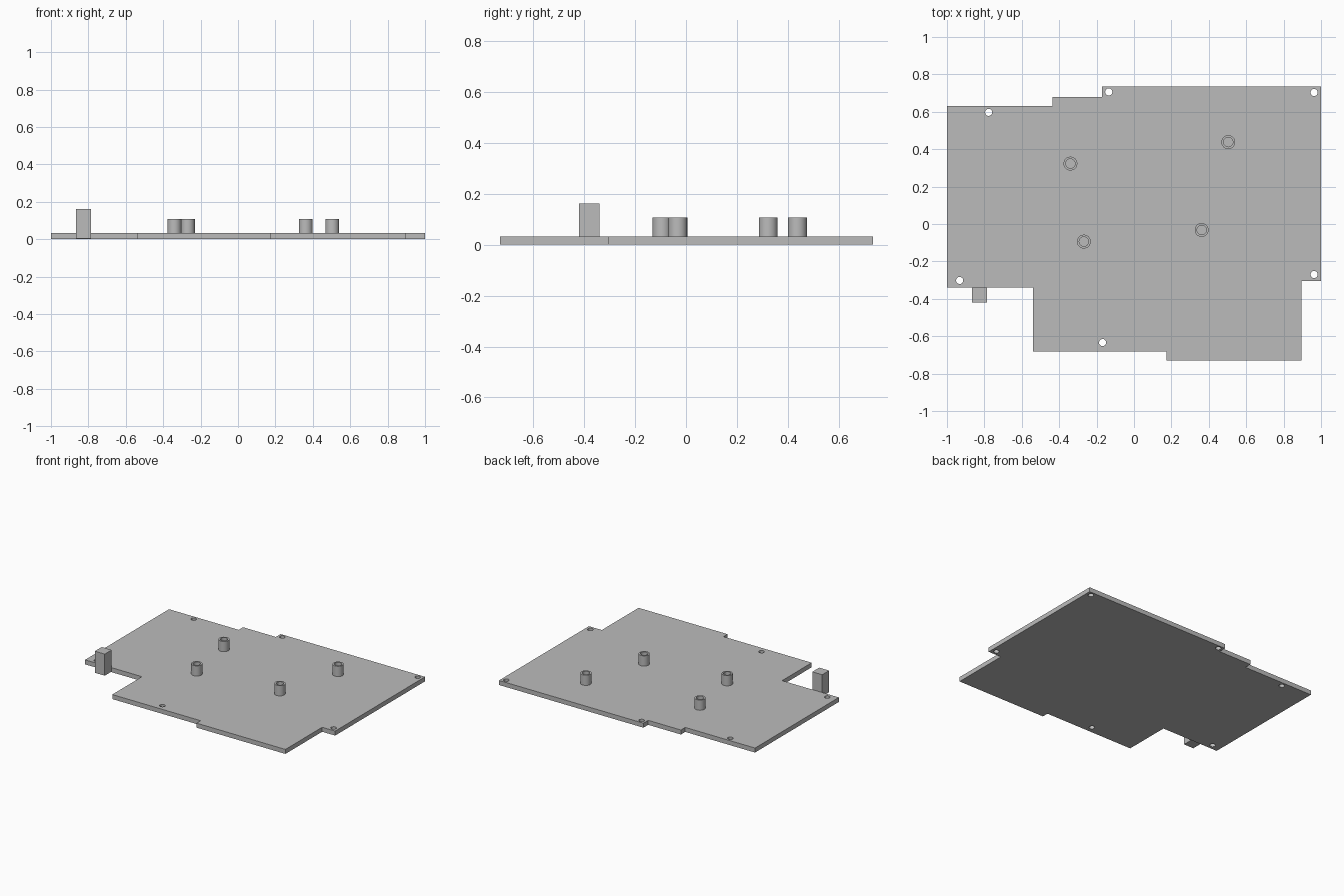
import bpy, bmesh
from mathutils import Matrix, Vector

if "Cube" in bpy.data.objects:
    bpy.data.objects.remove(bpy.data.objects["Cube"])

PLATE_TOP = 0.033
POST_TOP = 0.108

grey = bpy.data.materials.new("plain_grey")
grey.use_nodes = True
colour = (0.5, 0.5, 0.5, 1)
grey.diffuse_color = colour
grey.node_tree.nodes["Principled BSDF"].inputs["Base Color"].default_value = colour


def finish(name, bm):
    bmesh.ops.recalc_face_normals(bm, faces=bm.faces)
    mesh = bpy.data.meshes.new(name)
    bm.to_mesh(mesh)
    bm.free()
    mesh.materials.append(grey)
    obj = bpy.data.objects.new(name, mesh)
    bpy.context.collection.objects.link(obj)
    return obj


def smooth(obj):
    bpy.ops.object.select_all(action='DESELECT')
    obj.select_set(True)
    bpy.context.view_layer.objects.active = obj
    bpy.ops.object.shade_smooth_by_angle()


def extrude_up(bm, faces, height):
    geom = bmesh.ops.extrude_face_region(bm, geom=faces)["geom"]
    verts = [g for g in geom if isinstance(g, bmesh.types.BMVert)]
    bmesh.ops.translate(bm, verts=verts, vec=(0, 0, height))


# Stepped board outline
outline = [(-1, 0.63), (-0.435, 0.63), (-0.435, 0.68), (-0.17, 0.68),
           (-0.17, 0.735), (1, 0.735), (1, -0.305), (0.895, -0.305),
           (0.895, -0.73), (0.175, -0.73), (0.175, -0.683),
           (-0.54, -0.683), (-0.54, -0.34), (-1, -0.34)]
bm = bmesh.new()
face = bm.faces.new([bm.verts.new((x, y, 0)) for x, y in outline])
extrude_up(bm, [face], PLATE_TOP)
board = finish("board", bm)

# Screw holes through the board
bm = bmesh.new()
for x, y in [(-0.777, 0.597), (-0.135, 0.706), (0.963, 0.703),
             (0.963, -0.27), (-0.932, -0.302), (-0.168, -0.634)]:
    bmesh.ops.create_cone(bm, cap_ends=True, segments=32, radius1=0.019,
                          radius2=0.019, depth=0.2,
                          matrix=Matrix.Translation((x, y, 0)))
cutter = finish("screw_hole_cutter", bm)
cutter.hide_render = True
cutter.hide_viewport = True
cut = board.modifiers.new("screw_holes", 'BOOLEAN')
cut.operation = 'DIFFERENCE'
cut.solver = 'EXACT'
cut.object = cutter
bpy.context.view_layer.update()
cut_mesh = bpy.data.meshes.new_from_object(
    board.evaluated_get(bpy.context.evaluated_depsgraph_get()))
board.modifiers.clear()
board.data = cut_mesh
bpy.data.objects.remove(cutter)
smooth(board)


# Hollow standoff posts
def standoff(name, x, y):
    bm = bmesh.new()
    rings = []
    for radius in (0.037, 0.025):
        rings.append(bmesh.ops.create_circle(
            bm, segments=40, radius=radius,
            matrix=Matrix.Translation((x, y, PLATE_TOP)))["verts"])
    faces = bmesh.ops.bridge_loops(bm, edges=bm.edges[:])["faces"]
    extrude_up(bm, faces, POST_TOP - PLATE_TOP)
    smooth(finish(name, bm))


for i, (x, y) in enumerate([(-0.34, 0.323), (0.504, 0.438),
                            (-0.268, -0.094), (0.362, -0.032)]):
    standoff(f"standoff_{i + 1}", x, y)

# Upright block against the front edge
low, high = Vector((-0.865, -0.42, 0.005)), Vector((-0.785, -0.34, 0.163))
bm = bmesh.new()
bmesh.ops.create_cube(bm, size=1, matrix=Matrix.Translation((low + high) / 2)
                      @ Matrix.Diagonal((*(high - low), 1)))
finish("edge_block", bm)
